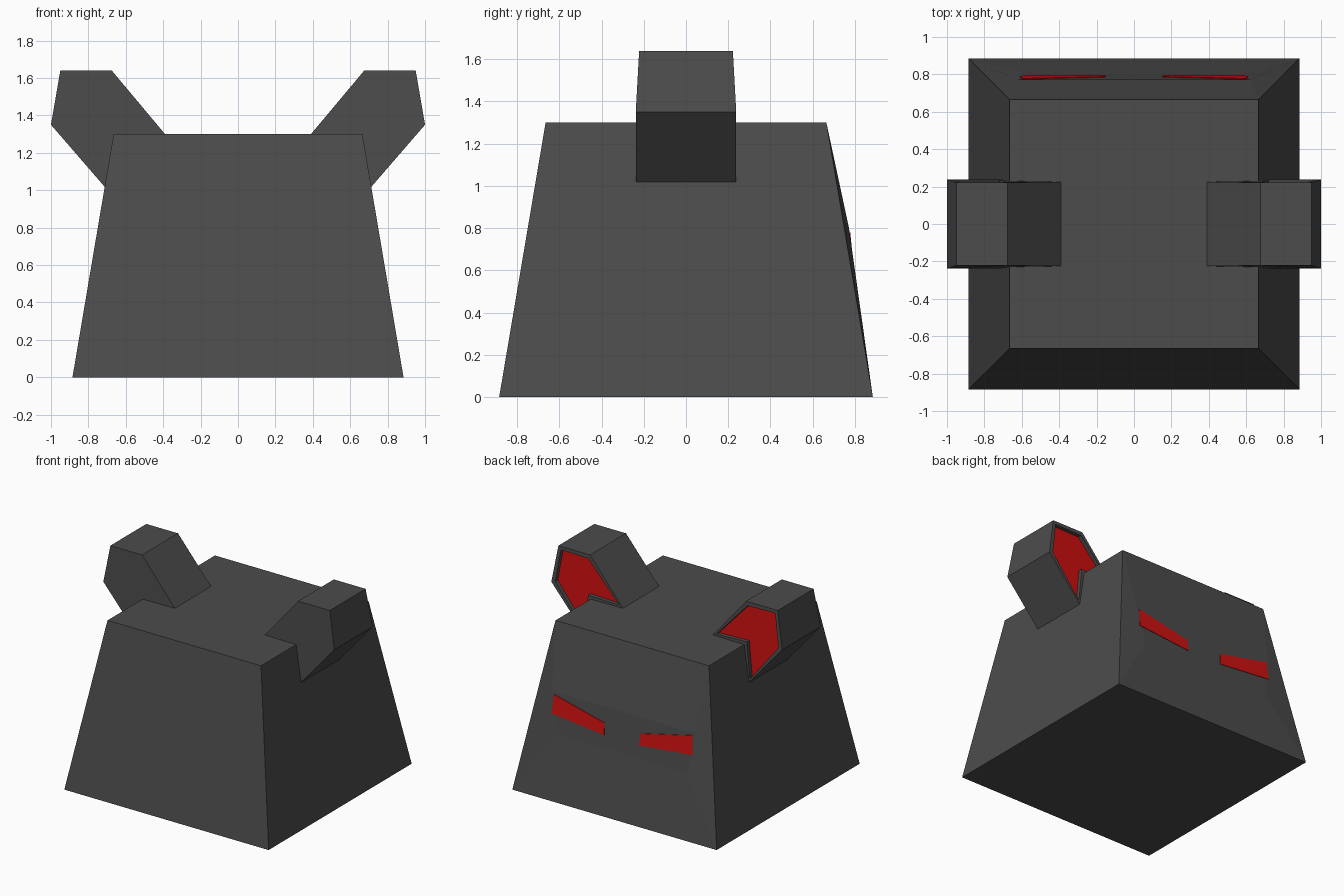
import bpy, bmesh

cube = bpy.data.objects.get("Cube")
if cube:
    bpy.data.objects.remove(cube, do_unlink=True)


def make_material(name, color):
    mat = bpy.data.materials.new(name)
    mat.use_nodes = True
    mat.diffuse_color = color
    mat.node_tree.nodes["Principled BSDF"].inputs["Base Color"].default_value = color
    return mat


charcoal = make_material("charcoal", (0.072, 0.072, 0.072, 1))
red = make_material("red", (0.62, 0.005, 0.005, 1))


def finish(bm, name, *mats):
    bmesh.ops.recalc_face_normals(bm, faces=bm.faces[:])
    mesh = bpy.data.meshes.new(name)
    bm.to_mesh(mesh)
    bm.free()
    for mat in mats:
        mesh.materials.append(mat)
    obj = bpy.data.objects.new(name, mesh)
    bpy.context.collection.objects.link(obj)
    return obj


def loft(bm, ring_a, ring_b):
    """Closed solid between two matching outlines; returns the end caps."""
    a = [bm.verts.new(p) for p in ring_a]
    b = [bm.verts.new(p) for p in ring_b]
    n = len(a)
    caps = bm.faces.new(a), bm.faces.new(b[::-1])
    for i in range(n):
        j = (i + 1) % n
        bm.faces.new((a[i], b[i], b[j], a[j]))
    bmesh.ops.recalc_face_normals(bm, faces=bm.faces[:])
    return caps


# Body: tapered block whose back face swells out slightly around the eyes
def square(half, z):
    return [(-half, -half, z), (half, -half, z), (half, half, z), (-half, half, z)]


bm = bmesh.new()
loft(bm, square(0.885, 0), square(0.665, 1.3))
back = max(bm.faces, key=lambda f: f.normal.y)
bmesh.ops.inset_region(bm, faces=[back], thickness=0.1)
for v in back.verts:
    side = 1 if v.co.x > 0 else -1
    v.co = (side * 0.62, 0.772, 0.8) if v.co.z > 0.6 else (side * 0.57, 0.803, 0.49)
finish(bm, "body", charcoal)

# Ear outline that straddles the upper edge of the body: x, z, half depth
EAR = [(0.39, 1.30, 0.225), (0.675, 1.64, 0.222), (0.95, 1.64, 0.222),
       (1.0, 1.35, 0.238), (0.71, 1.015, 0.238), (0.665, 1.30, 0.23)]
# Slanted eye outline: x, z
EYE = [(0.152, 0.59), (0.61, 0.635), (0.60, 0.78), (0.155, 0.68)]

for side, label in ((1, "left"), (-1, "right")):
    # Ear with a recessed red panel on its back
    bm = bmesh.new()
    _, cap = loft(bm, [(side * x, -d, z) for x, z, d in EAR],
                  [(side * x, d, z) for x, z, d in EAR])
    bmesh.ops.inset_region(bm, faces=[cap], thickness=0.035)
    panel = bmesh.ops.extrude_discrete_faces(bm, faces=[cap])["faces"][0]
    bmesh.ops.translate(bm, verts=panel.verts[:], vec=(0, -0.03, 0))
    panel.material_index = 1
    finish(bm, label + "_ear", charcoal, red)

    # Eye: thin plate following the slope of the back face
    def eye_ring(offset):
        return [(side * x, 0.803 - 0.1 * (z - 0.49) + offset, z) for x, z in EYE]
    bm = bmesh.new()
    loft(bm, eye_ring(-0.004), eye_ring(0.004))
    finish(bm, label + "_eye", red)
